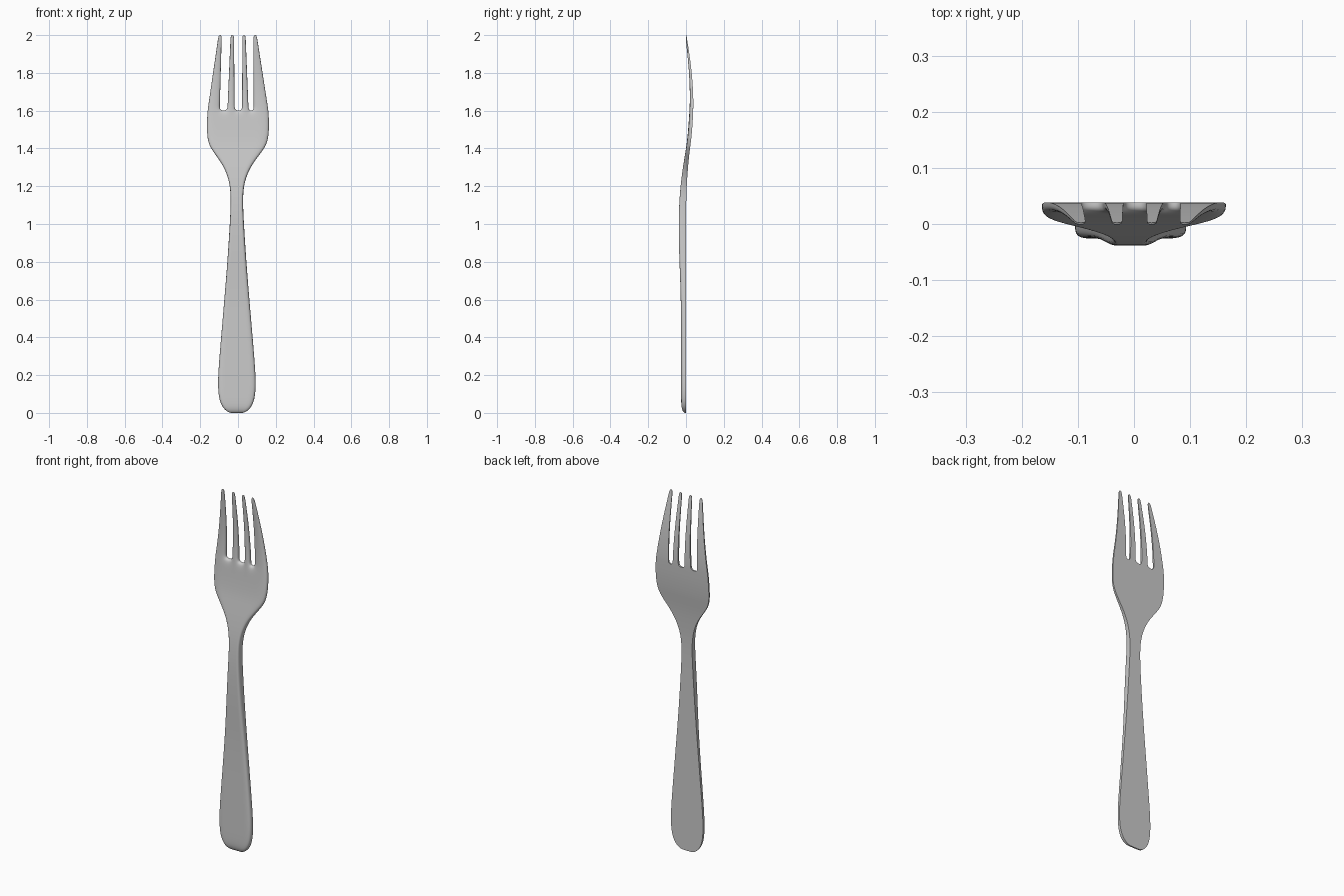
import bpy, bmesh

if "Cube" in bpy.data.objects:
    bpy.data.objects.remove(bpy.data.objects["Cube"])

# Body rows: height, half width, back y, front y
BODY = [
    (0.000, 0.040, 0.000, -0.012), (0.022, 0.072, 0.000, -0.024),
    (0.070, 0.095, 0.000, -0.026), (0.150, 0.101, 0.000, -0.026),
    (0.250, 0.096, 0.000, -0.026), (0.450, 0.079, 0.000, -0.026),
    (0.650, 0.062, 0.000, -0.028), (0.800, 0.050, 0.000, -0.035),
    (1.000, 0.037, 0.000, -0.040), (1.130, 0.031, 0.001, -0.035),
    (1.210, 0.037, 0.004, -0.028), (1.280, 0.059, 0.009, -0.019),
    (1.340, 0.095, 0.014, -0.010), (1.400, 0.143, 0.021, 0.000),
    (1.450, 0.162, 0.028, 0.007), (1.530, 0.165, 0.035, 0.014),
    (1.600, 0.161, 0.038, 0.018),
]
# Tine rows: height, back y, front y
TINES = [(1.63, 0.039, 0.019), (1.70, 0.038, 0.020), (1.80, 0.031, 0.016),
         (1.90, 0.018, 0.007), (1.97, 0.007, -0.001), (2.002, 0.002, -0.002)]
# Left and right edge of each tine, at the root and at the tip
ROOT = [-0.161, -0.097, -0.056, -0.018, 0.022, 0.056, 0.083, 0.161]
TIP = [-0.103, -0.086, -0.039, -0.021, 0.023, 0.040, 0.082, 0.099]

# Grid of columns that follows the outline
rows = []
for z, hw, back, front in BODY:
    shift = -0.006 * min(1, max(0, (1.5 - z) / 0.3))
    rows.append((z, [x / 0.161 * hw + shift for x in ROOT], back, front))
for z, back, front in TINES:
    t = (z - 1.6) / 0.4
    rows.append((z, [a + (b - a) * t for a, b in zip(ROOT, TIP)], back, front))

bm = bmesh.new()
crease = bm.edges.layers.float.new("crease_edge")
backs = [[bm.verts.new((x, b, z)) for x in xs] for z, xs, b, f in rows]
fronts = [[bm.verts.new((x, f, z)) for x in xs] for z, xs, b, f in rows]

# Back and front skins; above the root only the tine strips exist
back_faces = []
for i in range(len(rows) - 1):
    for j in range(7):
        if i >= len(BODY) - 1 and j % 2:
            continue
        for grid in (backs, fronts):
            f = bm.faces.new((grid[i][j], grid[i][j + 1],
                              grid[i + 1][j + 1], grid[i + 1][j]))
            if grid is backs:
                back_faces.append(f)

# Side walls around the rim, with the back rim kept crisp
partner = {b: f for rb, rf in zip(backs, fronts) for b, f in zip(rb, rf)}
rim = [e for e in {e for f in back_faces for e in f.edges} if len(e.link_faces) == 1]
for e in rim:
    a, b = e.verts
    bm.faces.new((a, b, partner[b], partner[a]))
    e[crease] = 1.0
bmesh.ops.recalc_face_normals(bm, faces=bm.faces)

mesh = bpy.data.meshes.new("fork")
bm.to_mesh(mesh)
bm.free()
fork = bpy.data.objects.new("fork", mesh)
bpy.context.collection.objects.link(fork)

# Smooth rounded surface
sub = fork.modifiers.new("Subdivision", 'SUBSURF')
sub.levels = sub.render_levels = 3
bpy.context.view_layer.objects.active = fork
fork.select_set(True)
bpy.ops.object.modifier_apply(modifier=sub.name)
bpy.ops.object.shade_smooth_by_angle(angle=0.7)
